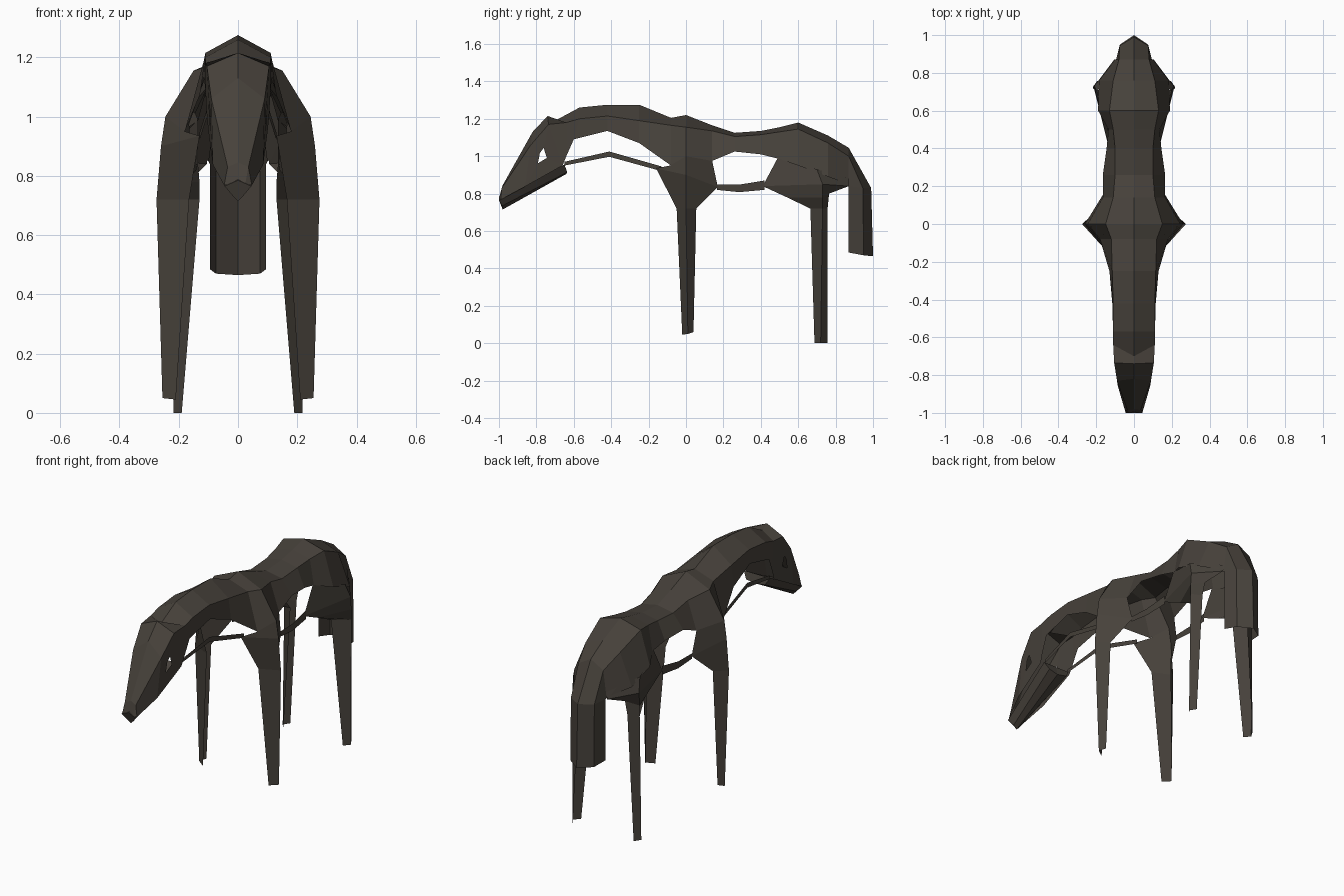
import bpy, bmesh

hide = bpy.data.materials.new("dark brown")
hide.diffuse_color = (0.062, 0.053, 0.043, 1)


def loft(name, rings, cap=(), hole=None):
    """Skin a row of half cross-sections and mirror it across x."""
    bm = bmesh.new()
    rows = [[bm.verts.new(p) for p in r] for r in rings]
    faces = []
    for a, b in zip(rows, rows[1:]):
        for i in range(len(a) - 1):
            faces.append(bm.faces.new((a[i], a[i + 1], b[i + 1], b[i])))
    for k in cap:
        bm.faces.new(rows[k])
    bmesh.ops.recalc_face_normals(bm, faces=bm.faces[:])
    if hole is not None:
        f = faces[hole]
        bmesh.ops.inset_individual(bm, faces=[f], thickness=0.02)
        mid = f.calc_center_median()
        for v in f.verts:
            v.co = mid.lerp(v.co, 0.28)
        bmesh.ops.delete(bm, geom=[f], context='FACES')
    me = bpy.data.meshes.new(name)
    bm.to_mesh(me)
    bm.free()
    me.materials.append(hide)
    ob = bpy.data.objects.new(name, me)
    bpy.context.collection.objects.link(ob)
    m = ob.modifiers.new("mirror", 'MIRROR')
    m.merge_threshold = 0.0005
    return ob


# Head: face ridge, brow edge, cheek edge, with a small see-through eye
neck_start = [(0, -.57, 1.26), (.11, -.57, 1.2), (.11, -.60, 1.09)]
loft("head", [
    [(0, -.995, .785), (.025, -1.0, .775), (.045, -1.0, .765)],
    [(0, -.98, .845), (.035, -.985, .83), (.047, -.99, .768)],
    [(0, -.82, 1.13), (.09, -.83, 1.06), (.085, -.86, .838)],
    [(0, -.74, 1.215), (.105, -.735, 1.17), (.1, -.66, .95)],
    [(0, -.70, 1.19), (.11, -.64, 1.18), (.105, -.64, 1.0)],
    neck_start,
], hole=5)

# Lower jaw
loft("lower_jaw", [
    [(0, -.98, .715), (.02, -.982, .735), (.045, -1.0, .765), (0, -1.0, .785)],
    [(0, -.64, .905), (.06, -.635, .915), (.085, -.65, .955), (0, -.65, .955)],
], cap=(0, 1))

# Neck, back and rump shell: ridge, shoulder edge, lower edge
back = [
    (-.42, 1.275, .11, 1.215, .115, 1.135),
    (-.25, 1.275, .115, 1.19, .13, 1.07),
    (-.08, 1.205, .12, 1.165, .18, .95),
    (0, 1.22, .15, 1.155, .245, 1.0),
    (.14, 1.165, .11, 1.135, .165, .975),
    (.26, 1.125, .10, 1.105, .165, 1.025),
    (.40, 1.135, .10, 1.115, .145, 1.01),
    (.50, 1.155, .11, 1.13, .135, .985),
    (.60, 1.18, .13, 1.145, .19, .95),
    (.76, 1.11, .11, 1.07, .185, .89),
    (.87, 1.045, .08, 1.0, .10, .85),
]
loft("neck_and_back", [neck_start] + [[(0, y, r), (a, y, b), (c, y, d)]
                                      for y, r, a, b, c, d in back])

# Thin strips along each side of throat and belly: y, x, top z, bottom z
throat = [(-.65, .08, .97, .95), (-.41, .105, 1.025, .997), (-.13, .13, .945, .92)]
belly = [(.165, .155, .85, .82), (.285, .15, .848, .808), (.42, .14, .87, .82)]
for name, path in (("throat_strip", throat), ("belly_strip", belly)):
    loft(name, [[(x, y, b), (x, y, t)] for y, x, t, b in path])

# Front legs: open folded sheets with front edge, outer fold, back edge
loft("front_legs", [
    [(.18, -.085, .95), (.245, 0, 1.0), (.165, .14, .975)],
    [(.13, -.16, .935), (.26, 0, .9), (.155, .17, .835)],
    [(.165, -.05, .72), (.275, 0, .72), (.21, .055, .72)],
    [(.21, -.02, .045), (.255, .01, .05), (.23, .04, .06)],
])

# Rear legs: same folded sheet with a broad thigh
loft("rear_legs", [
    [(.135, .49, .99), (.195, .70, .93), (.10, .87, .88)],
    [(.135, .41, .84), (.21, .73, .85), (.105, .87, .84)],
    [(.13, .54, .78), (.215, .73, .78), (.145, .765, .80)],
    [(.13, .665, .72), (.215, .73, .72), (.155, .757, .72)],
    [(.19, .687, 0), (.218, .72, 0), (.195, .757, 0)],
])

# Hanging tail shell
loft("tail", [
    [(0, .87, 1.045), (.08, .87, 1.0), (.10, .85, .85)],
    [(0, .99, .83), (.075, .945, .83), (.095, .87, .84)],
    [(0, 1.0, .465), (.075, .95, .47), (.095, .87, .485)],
])
